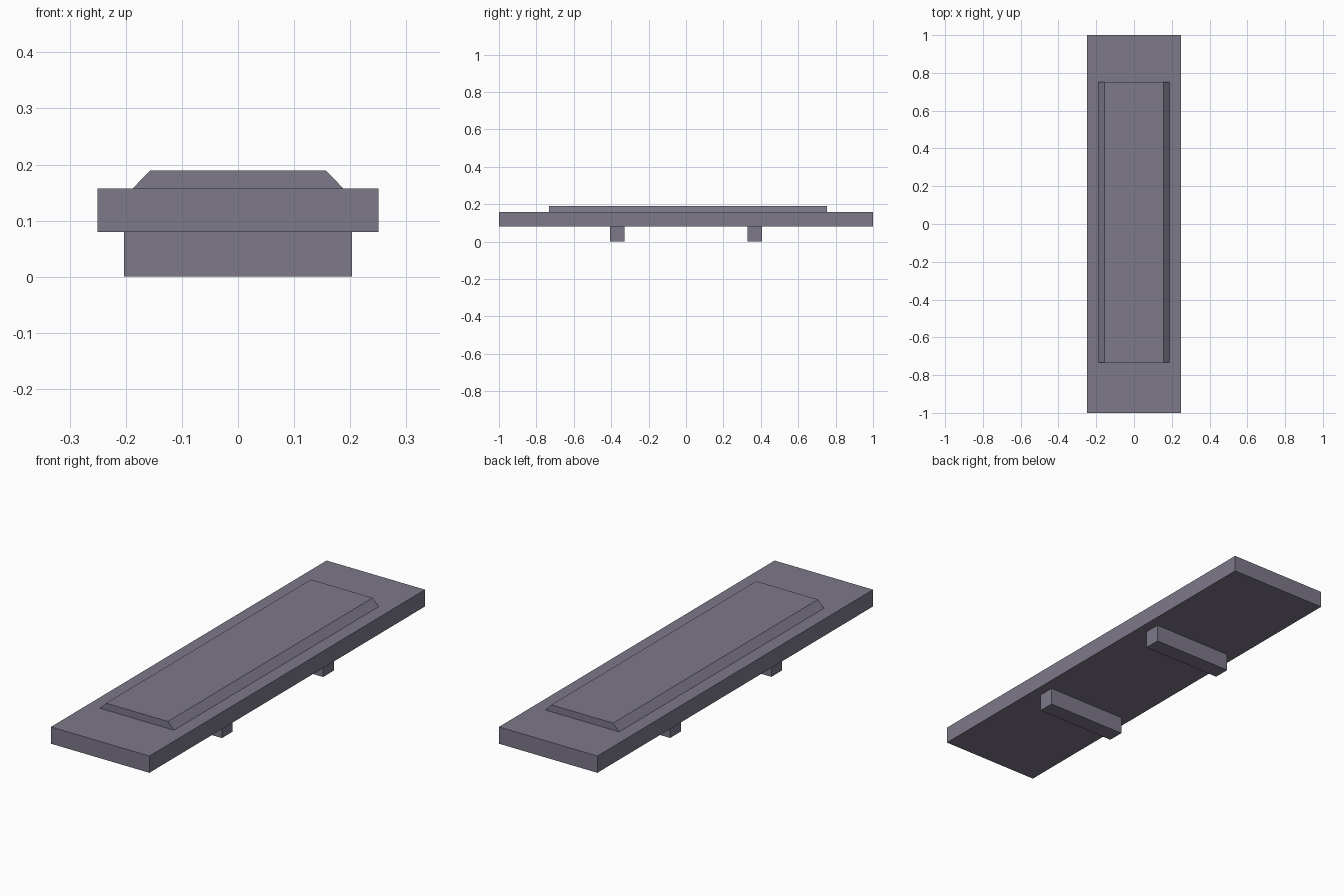
import bpy

if "Cube" in bpy.data.objects:
    bpy.data.objects.remove(bpy.data.objects["Cube"], do_unlink=True)

# Single flat colour
grey = bpy.data.materials.new("purple grey")
grey.use_nodes = True
colour = (0.205, 0.188, 0.25, 1)
grey.diffuse_color = colour
grey.node_tree.nodes["Principled BSDF"].inputs["Base Color"].default_value = colour


def extrude_profile(name, profile, y0, y1):
    """Extrude a counter-clockwise XZ outline along y."""
    n = len(profile)
    verts = [(x, y, z) for y in (y0, y1) for x, z in profile]
    faces = [tuple(range(n)), tuple(reversed(range(n, 2 * n)))]
    faces += [(i, i + n, (i + 1) % n + n, (i + 1) % n) for i in range(n)]
    mesh = bpy.data.meshes.new(name)
    mesh.from_pydata(verts, [], faces)
    mesh.materials.append(grey)
    obj = bpy.data.objects.new(name, mesh)
    bpy.context.collection.objects.link(obj)
    return obj


def trapezoid(bottom, top, z0, z1):
    return [(-bottom, z0), (bottom, z0), (top, z1), (-top, z1)]


PLATE_BOTTOM, PLATE_TOP = 0.08, 0.157

# Main slab
extrude_profile("slab", trapezoid(0.25, 0.25, PLATE_BOTTOM, PLATE_TOP), -1, 1)

# Raised panel with sloped long sides
extrude_profile("raised_panel", trapezoid(0.188, 0.157, PLATE_TOP, 0.189), -0.733, 0.753)

# Cross bars underneath
for name, y0, y1 in (("front_bar", -0.406, -0.33), ("back_bar", 0.328, 0.405)):
    extrude_profile(name, trapezoid(0.203, 0.203, 0, PLATE_BOTTOM), y0, y1)
